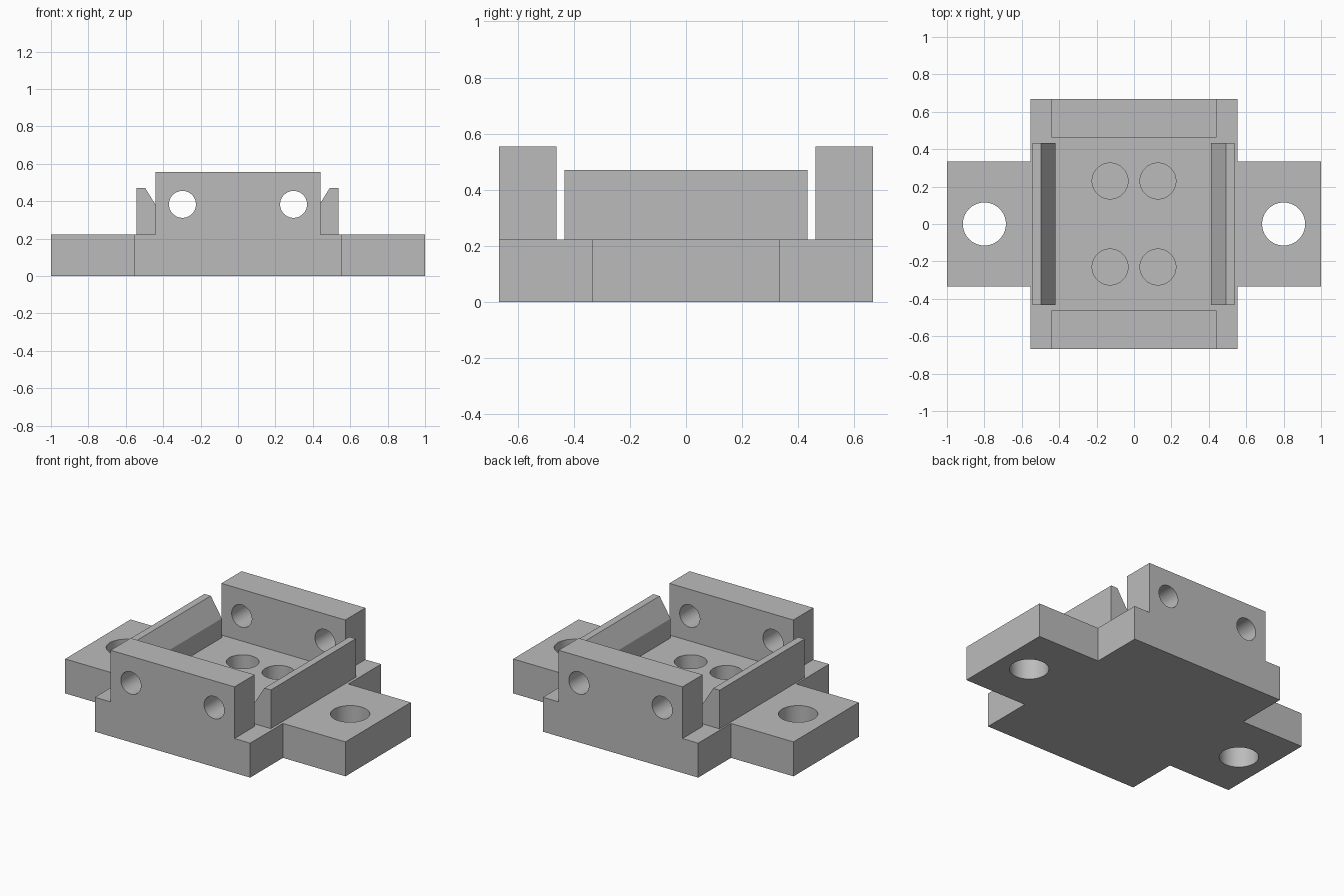
import bpy
import bmesh
import math
from mathutils import Matrix, Vector

cube = bpy.data.objects.get("Cube")
if cube:
    bpy.data.objects.remove(cube, do_unlink=True)

# Single flat colour
grey = bpy.data.materials.new("light grey")
grey.use_nodes = True
GREY = (0.5, 0.5, 0.5, 1)
grey.diffuse_color = GREY
grey.node_tree.nodes["Principled BSDF"].inputs["Base Color"].default_value = GREY

# Main dimensions
BASE_H = 0.222
BODY_X, BODY_Y = 0.554, 0.667
EAR_Y = 0.333
WALL_X, WALL_IN, WALL_TOP = 0.442, 0.462, 0.555


def add_object(name, bm):
    bmesh.ops.recalc_face_normals(bm, faces=bm.faces)
    mesh = bpy.data.meshes.new(name)
    bm.to_mesh(mesh)
    bm.free()
    mesh.materials.append(grey)
    obj = bpy.data.objects.new(name, mesh)
    bpy.context.collection.objects.link(obj)
    return obj


def prism(name, outline, depth):
    """Extrude a closed 3D outline along a vector."""
    bm = bmesh.new()
    face = bm.faces.new([bm.verts.new(p) for p in outline])
    ext = bmesh.ops.extrude_face_region(bm, geom=[face])
    verts = [g for g in ext["geom"] if isinstance(g, bmesh.types.BMVert)]
    bmesh.ops.translate(bm, verts=verts, vec=Vector(depth))
    return add_object(name, bm)


def drill(obj, centres, radius, length, along_y=False):
    """Cut round holes through or into a part."""
    bm = bmesh.new()
    turn = Matrix.Rotation(math.pi / 2, 4, "X") if along_y else Matrix()
    for c in centres:
        bmesh.ops.create_cone(bm, cap_ends=True, segments=64, radius1=radius,
                              radius2=radius, depth=length,
                              matrix=Matrix.Translation(c) @ turn)
    cutter = add_object("hole_cutter", bm)
    cutter.hide_render = True
    mod = obj.modifiers.new("holes", "BOOLEAN")
    mod.operation = "DIFFERENCE"
    mod.solver = "EXACT"
    mod.object = cutter
    bpy.ops.object.select_all(action="DESELECT")
    bpy.context.view_layer.objects.active = obj
    obj.select_set(True)
    bpy.ops.object.modifier_apply(modifier=mod.name)
    bpy.data.objects.remove(cutter, do_unlink=True)
    bpy.ops.object.shade_smooth_by_angle(angle=math.radians(30))


# Cross-shaped base with mounting ears
quarter = [(1, EAR_Y), (BODY_X, EAR_Y), (BODY_X, BODY_Y)]
half = quarter + [(-x, y) for x, y in reversed(quarter)]
outline = half + [(-x, -y) for x, y in half]
base = prism("base_plate", [(x, y, 0) for x, y in outline], (0, 0, BASE_H))

# Screw holes through the ears, blind pockets in the floor
drill(base, [(s * 0.8, 0, BASE_H / 2) for s in (-1, 1)], 0.115, 0.6)
drill(base, [(sx * 0.128, sy * 0.23, BASE_H) for sx in (-1, 1) for sy in (-1, 1)],
      0.096, 0.3)

# End walls, each with two cross holes
for name, s in (("front_wall", -1), ("back_wall", 1)):
    rect = [(-WALL_X, BASE_H), (WALL_X, BASE_H), (WALL_X, WALL_TOP), (-WALL_X, WALL_TOP)]
    wall = prism(name, [(x, s * WALL_IN, z) for x, z in rect],
                 (0, s * (BODY_Y - WALL_IN), 0))
    drill(wall, [(h * 0.297, s * 0.56, 0.383) for h in (-1, 1)], 0.072, 0.5, True)

# Side clips with a sloped lead-in on the inner edge
clip = [(0.54, BASE_H), (0.54, 0.471), (0.494, 0.471), (0.416, 0.346), (0.416, BASE_H)]
for name, s in (("left_clip", 1), ("right_clip", -1)):
    prism(name, [(s * x - 0.003, -0.433, z) for x, z in clip], (0, 0.866, 0))
